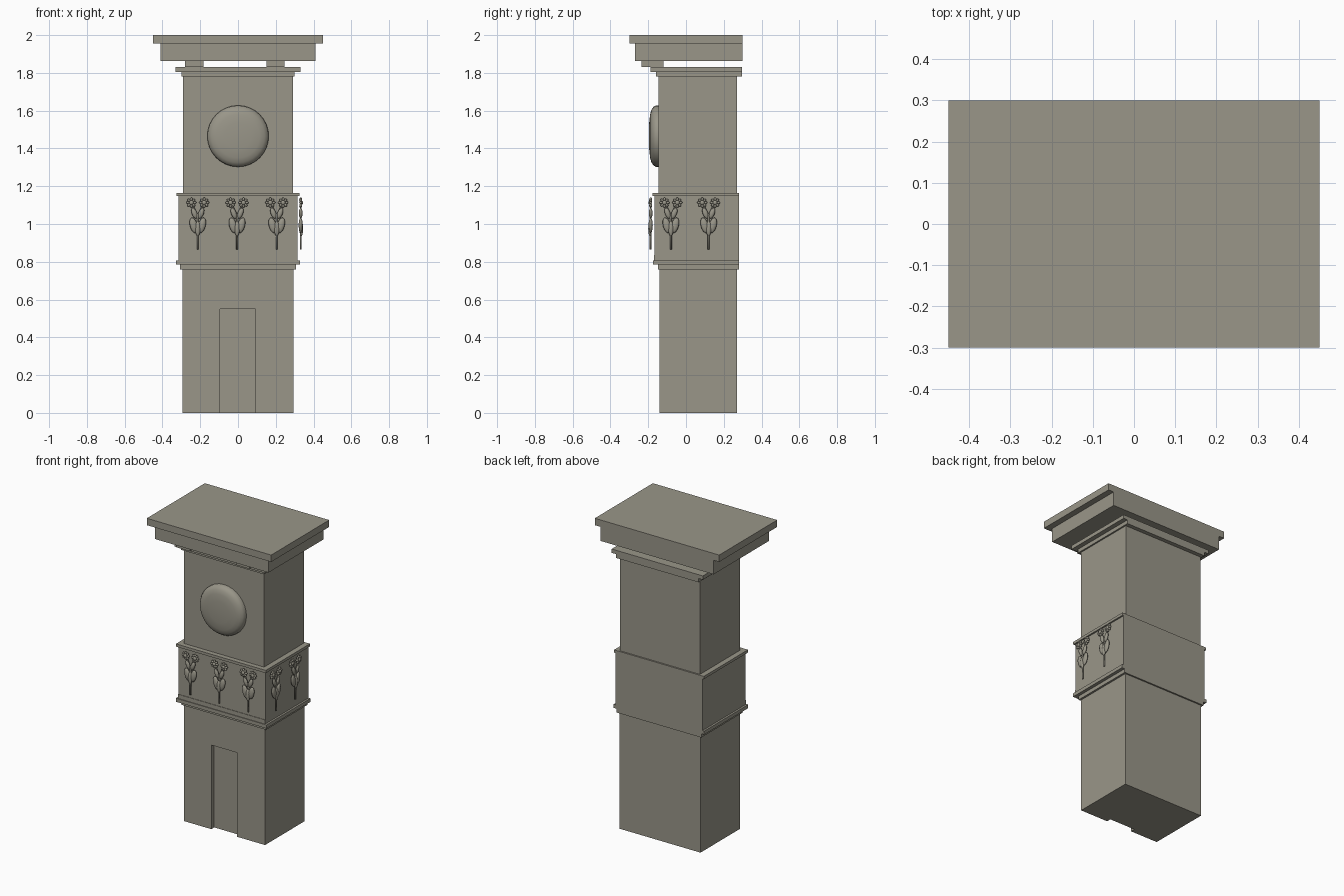
import bpy, bmesh, math
from mathutils import Matrix, Vector

cube = bpy.data.objects.get("Cube")
if cube:
    bpy.data.objects.remove(cube, do_unlink=True)

stone = bpy.data.materials.new("warm_grey_stone")
stone.use_nodes = True
COLOUR = (0.32, 0.305, 0.25, 1)
stone.diffuse_color = COLOUR
stone.node_tree.nodes["Principled BSDF"].inputs["Base Color"].default_value = COLOUR


def add_object(name, mesh):
    obj = bpy.data.objects.new(name, mesh)
    bpy.context.collection.objects.link(obj)
    return obj


def to_mesh(name, bm, smooth=False):
    bmesh.ops.recalc_face_normals(bm, faces=bm.faces)
    for f in bm.faces:
        f.smooth = smooth
    mesh = bpy.data.meshes.new(name)
    bm.to_mesh(mesh)
    bm.free()
    mesh.materials.append(stone)
    return mesh


def box(name, x0, x1, y0, y1, z0, z1):
    bm = bmesh.new()
    size = Matrix.Diagonal((x1 - x0, y1 - y0, z1 - z0, 1))
    mid = Matrix.Translation(((x0 + x1) / 2, (y0 + y1) / 2, (z0 + z1) / 2))
    bmesh.ops.create_cube(bm, size=1, matrix=mid @ size)
    return add_object(name, to_mesh(name, bm))


# Tower body, stacked from the ground: name, half width, front, back, bottom, top
TIERS = [
    ("lower_shaft", 0.294, -0.14, 0.27, 0, 0.76),
    ("belt_lower_moulding", 0.307, -0.148, 0.28, 0.76, 0.785),
    ("belt_ledge", 0.328, -0.175, 0.28, 0.785, 0.808),
    ("belt_block", 0.315, -0.167, 0.28, 0.808, 1.147),
    ("belt_cap", 0.325, -0.177, 0.28, 1.147, 1.165),
    ("upper_shaft", 0.29, -0.145, 0.27, 1.165, 1.78),
    ("neck_moulding", 0.3, -0.16, 0.297, 1.78, 1.805),
    ("neck_ledge", 0.33, -0.187, 0.297, 1.805, 1.83),
    ("cornice", 0.41, -0.27, 0.3, 1.863, 1.955),
    ("roof_slab", 0.45, -0.3, 0.3, 1.955, 2),
]
tiers = {n: box(n, -w, w, y0, y1, z0, z1) for n, w, y0, y1, z0, z1 in TIERS}
box("belt_front_strip", -0.315, 0.315, -0.17, -0.16, 0.808, 0.835)

# Brackets carrying the cornice
box("bracket_right", -0.28, -0.182, -0.235, -0.118, 1.83, 1.863)
box("bracket_left", 0.15, 0.246, -0.235, -0.118, 1.83, 1.863)

# Doorway recess cut into the lower shaft
cutter = box("door_cutter", -0.095, 0.092, -0.2, -0.11, -0.1, 0.55)
cutter.hide_render = True
shaft = tiers["lower_shaft"]
cut = shaft.modifiers.new("doorway", "BOOLEAN")
cut.operation = "DIFFERENCE"
cut.object = cutter
bpy.context.view_layer.objects.active = shaft
bpy.ops.object.modifier_apply(modifier=cut.name)
bpy.data.objects.remove(cutter, do_unlink=True)

# Round dial: a domed profile turned around the y axis
bm = bmesh.new()
profile = [(0, -0.196), (0.07, -0.195), (0.115, -0.19), (0.14, -0.183),
           (0.155, -0.172), (0.162, -0.16), (0.163, -0.14)]
verts = [bm.verts.new((r, y, 0)) for r, y in profile]
edges = [bm.edges.new(pair) for pair in zip(verts, verts[1:])]
bmesh.ops.spin(bm, geom=verts + edges, cent=(0, 0, 0), axis=(0, 1, 0),
               angle=math.tau, steps=32)
bmesh.ops.remove_doubles(bm, verts=bm.verts, dist=0.0001)
dial = add_object("dial", to_mesh("dial", bm, smooth=True))
dial.location.z = 1.465


# Flower spray, facing -y, with its stem foot at the origin
def ball(bm, centre, radii, tilt=0):
    m = (Matrix.Translation(centre) @ Matrix.Rotation(tilt, 4, "Y")
         @ Matrix.Diagonal((*radii, 1)))
    bmesh.ops.create_uvsphere(bm, u_segments=12, v_segments=8, radius=1, matrix=m)


def rod(bm, a, b, r):
    a, b = Vector(a), Vector(b)
    turn = (b - a).to_track_quat("Z", "Y").to_matrix().to_4x4()
    bmesh.ops.create_cone(bm, cap_ends=True, segments=8, radius1=r, radius2=r,
                          depth=(b - a).length,
                          matrix=Matrix.Translation((a + b) / 2) @ turn)


bm = bmesh.new()
rod(bm, (0, 0, 0), (0, 0, 0.19), 0.005)
for s in (-1, 1):
    rod(bm, (0, 0, 0.18), (s * 0.034, 0, 0.248), 0.004)
    ball(bm, (s * 0.022, 0, 0.128), (0.02, 0.011, 0.042), s * 0.25)
    ball(bm, (s * 0.018, 0, 0.192), (0.014, 0.01, 0.03), s * 0.35)
    # rosette: a ring of petals around a button
    ball(bm, (s * 0.034, -0.004, 0.248), (0.012, 0.008, 0.012))
    for i in range(8):
        a = math.tau * i / 8
        ball(bm, (s * 0.034 + 0.018 * math.cos(a), 0, 0.248 + 0.018 * math.sin(a)),
             (0.009, 0.008, 0.007), -a)
ball(bm, (0, -0.003, 0.11), (0.014, 0.01, 0.04))
spray = to_mesh("flower_spray", bm, smooth=True)

for i, x in enumerate((-0.213, -0.005, 0.205)):
    add_object(f"front_flower_{i + 1}", spray).location = (x, -0.187, 0.865)
for i, y in enumerate((-0.08, 0.12)):
    flower = add_object(f"side_flower_{i + 1}", spray)
    flower.location = (0.332, y, 0.865)
    flower.rotation_euler.z = math.pi / 2
